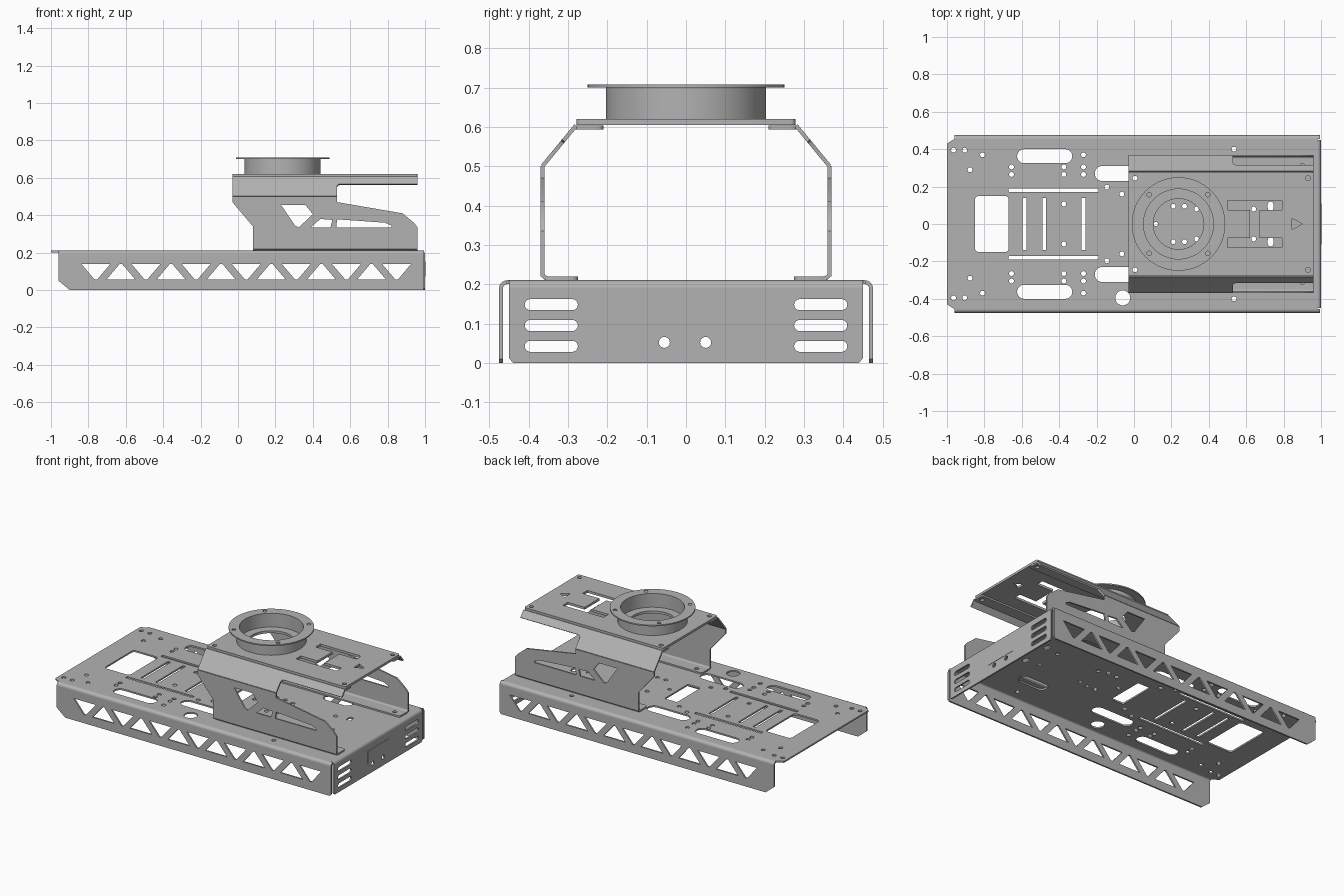
import bpy, bmesh
from math import pi, sin, cos
from mathutils import Matrix, Vector

if "Cube" in bpy.data.objects:
    bpy.data.objects.remove(bpy.data.objects["Cube"])

grey = bpy.data.materials.new("sheet_metal_grey")
grey.use_nodes = True
grey.diffuse_color = (0.45, 0.45, 0.45, 1)
grey.node_tree.nodes["Principled BSDF"].inputs["Base Color"].default_value = (0.45, 0.45, 0.45, 1)
T = 0.01  # sheet thickness


# ---- outline helpers ----
def arc(x, y, r, a0, a1, n):
    return [(x + r * cos(a0 + (a1 - a0) * i / n), y + r * sin(a0 + (a1 - a0) * i / n))
            for i in range(n + 1)]


def circle(x, y, r, n=16):
    return arc(x, y, r, 0, 2 * pi, n)[:-1]


def rounded(x0, x1, y0, y1, r):
    pts = []
    for i, (x, y) in enumerate([(x1 - r, y1 - r), (x0 + r, y1 - r), (x0 + r, y0 + r), (x1 - r, y0 + r)]):
        pts += arc(x, y, r, i * pi / 2, (i + 1) * pi / 2, 6)
    return pts


def slot(x0, x1, y0, y1):
    return rounded(x0, x1, y0, y1, min(x1 - x0, y1 - y0) * 0.499)


def mirrored(outline):
    return [outline, [(x, -y) for x, y in outline]]


def frame(origin, u=(1, 0, 0), v=(0, 1, 0)):
    u, v = Vector(u), Vector(v).normalized()
    m = Matrix((u, v, u.cross(v))).transposed().to_4x4()
    m.translation = origin
    return m


def sheet(name, outline, holes, matrix, thick=T):
    """Flat outline with holes, thickened about its own plane."""
    cu = bpy.data.curves.new(name, 'CURVE')
    cu.dimensions, cu.fill_mode, cu.extrude = '2D', 'BOTH', thick / 2
    for loop in [outline] + holes:
        sp = cu.splines.new('POLY')
        sp.points.add(len(loop) - 1)
        for p, (x, y) in zip(sp.points, loop):
            p.co = (x, y, 0, 1)
        sp.use_cyclic_u = True
    tmp = bpy.data.objects.new(name + "_outline", cu)
    bpy.context.collection.objects.link(tmp)
    dg = bpy.context.evaluated_depsgraph_get()
    me = bpy.data.meshes.new_from_object(tmp.evaluated_get(dg))
    bpy.data.objects.remove(tmp)
    bpy.data.curves.remove(cu)
    bm = bmesh.new()
    bm.from_mesh(me)
    bmesh.ops.remove_doubles(bm, verts=bm.verts, dist=1e-5)
    bm.transform(matrix)
    bmesh.ops.recalc_face_normals(bm, faces=bm.faces)
    bm.to_mesh(me)
    bm.free()
    me.name = name
    me.materials.clear()
    me.materials.append(grey)
    ob = bpy.data.objects.new(name, me)
    bpy.context.collection.objects.link(ob)
    bpy.ops.object.select_all(action='DESELECT')
    ob.select_set(True)
    bpy.context.view_layer.objects.active = ob
    bpy.ops.object.shade_smooth_by_angle(angle=0.6)
    return ob


# ---- base deck ----
holes = [rounded(-0.85, -0.67, -0.15, 0.15, 0.02), rounded(-0.02, 0.07, -0.12, 0.12, 0.01),
         circle(-0.06, -0.395, 0.04, 32), circle(0.117, 0, 0.012)]
for x in (-0.585, -0.48, -0.27):
    holes.append(rounded(x - 0.01, x + 0.01, -0.14, 0.14, 0.004))
for s in (rounded(-0.67, -0.19, 0.17, 0.19, 0.004), slot(-0.625, -0.33, 0.325, 0.4),
          slot(-0.21, 0.08, 0.23, 0.31), slot(0.43, 0.63, 0.23, 0.305),
          slot(0.715, 0.745, 0.07, 0.12)):
    holes += mirrored(s)
for x, y in [(-0.965, 0.395), (-0.905, 0.395), (-0.877, 0.29), (-0.81, 0.37), (-0.655, 0.305),
             (-0.655, 0.265), (-0.375, 0.305), (-0.375, 0.265), (-0.375, 0.107), (-0.27, 0.37),
             (-0.27, 0.305), (-0.27, 0.265), (-0.145, 0.197), (-0.065, 0.16), (0.21, 0.095),
             (0.27, 0.095), (0.335, 0.08), (0.64, 0.08), (0.535, 0.4)]:
    holes += mirrored(circle(x, y, 0.013))
deck = [(0.98, -0.455), (0.98, 0.455), (-0.96, 0.455), (-1, 0.43),
        (-1, -0.43), (-0.96, -0.455)]
sheet("base_deck", deck, holes, frame((0, 0, 0.205)))

# ---- side skirts with a triangular truss pattern, and their bends ----
low, high, half, tip = 0.055, 0.14, 0.078, 0.006
truss = []
for k in range(7):
    x = -0.76 + 0.268 * k
    truss.append([(x - half, high), (x - tip, low), (x + tip, low), (x + half, high)])
    if k < 6:
        x += 0.134
        truss.append([(x - half, low), (x + half, low), (x + tip, high), (x - tip, high)])
skirt = [(-0.9, 0), (0.985, 0), (0.995, 0.01), (0.995, 0.19), (-0.96, 0.19), (-0.96, 0.05)]
bend = arc(0, 0, 0.02, 0, pi / 2, 8) + arc(0, 0, 0.01, pi / 2, 0, 8)
for side, s in (("left", 1), ("right", -1)):
    sheet(side + "_skirt", skirt, truss, frame((0, s * 0.47, 0), v=(0, 0, 1)))
    sheet(side + "_skirt_bend", bend, [],
          frame((0.0175, s * 0.455, 0.19), (0, s, 0), (0, 0, 1)), 1.955)

# ---- end panel with vents ----
vents = [circle(-0.055, 0.052, 0.014), circle(0.05, 0.052, 0.014)]
for z in (0.028, 0.081, 0.134):
    for y in (-0.41, 0.275):
        vents.append(slot(y, y + 0.135, z, z + 0.028))
panel = [(-0.44, 0), (0.44, 0), (0.45, 0.012), (0.45, 0.19), (-0.45, 0.19), (-0.45, 0.012)]
sheet("end_panel", panel, vents, frame((0.995, 0, 0), (0, 1, 0), (0, 0, 1)))
sheet("end_panel_bend", bend, [], frame((0.98, 0, 0.19), (1, 0, 0), (0, 0, 1)), 0.9)
sheet("end_cover_plate", rounded(-0.11, 0.11, 0.072, 0.152, 0.004), [],
      frame((1.0, 0, 0), (0, 1, 0), (0, 0, 1)), 0.004)

# ---- upper bracket sides ----
wall = [(0.08, 0.22), (0.96, 0.22), (0.96, 0.335), (0.94, 0.36), (0.88, 0.41), (0.53, 0.47),
        (0.53, 0.5), (-0.03, 0.5), (-0.03, 0.47), (0.08, 0.34)]
windows = [[(0.23, 0.455), (0.36, 0.455), (0.4, 0.405), (0.325, 0.335), (0.305, 0.345)],
           [(0.39, 0.335), (0.44, 0.38), (0.505, 0.375), (0.495, 0.335)],
           [(0.53, 0.378), (0.785, 0.36), (0.82, 0.345), (0.82, 0.335), (0.525, 0.335)]]
slope = [(-0.03, 0), (0.53, 0), (0.53, 0.07), (0.535, 0.08), (0.55, 0.084), (0.96, 0.084),
         (0.96, 0.134), (-0.03, 0.134)]
for side, s in (("left", 1), ("right", -1)):
    sheet(side + "_bracket_wall", wall, windows, frame((0, s * 0.365, 0), v=(0, 0, 1)))
    sheet(side + "_bracket_slope", slope, [],
          frame((0, s * 0.365, 0.5), v=(0, -s * 0.085, 0.103)))
    foot = rounded(0.08, 0.96, 0.275, 0.36, 0.015)
    foot_holes = [circle(x, 0.31, 0.013) for x in (0.14, 0.9)]
    tab = rounded(-0.03, 0.96, 0.21, 0.283, 0.015)
    tab_holes = [circle(x, 0.245, 0.013) for x in (0.005, 0.93)]
    pick = 0 if s > 0 else 1
    sheet(side + "_bracket_foot", mirrored(foot)[pick],
          [mirrored(h)[pick] for h in foot_holes], frame((0, 0, 0.215)))
    sheet(side + "_bracket_tab", mirrored(tab)[pick],
          [mirrored(h)[pick] for h in tab_holes], frame((0, 0, 0.598)))
    sheet(side + "_bracket_bend", bend, [],
          frame((0.52, s * 0.35, 0.23), (0, s, 0), (0, 0, -1)), 0.88)

# ---- upper plate ----
cx = 0.238
h_cut = [(0.5, 0.125), (0.79, 0.125), (0.79, 0.075), (0.67, 0.075),
         (0.67, -0.075), (0.79, -0.075), (0.79, -0.125), (0.5, -0.125),
         (0.5, -0.075), (0.62, -0.075), (0.62, 0.075), (0.5, 0.075)]
top_holes = [circle(cx, 0, 0.135, 64), h_cut, [(0.845, 0.03), (0.845, -0.03), (0.9, 0)]]
for x in (0.005, 0.93):
    top_holes += mirrored(circle(x, 0.245, 0.013))
sheet("upper_plate", rounded(-0.03, 0.96, -0.278, 0.278, 0.012), top_holes,
      frame((0, 0, 0.612)), 0.015)

# ---- round mount ----
sheet("mount_tube", circle(cx, 0, 0.204, 64), [circle(cx, 0, 0.187, 64)],
      frame((0, 0, 0.66)), 0.082)
screws = [circle(cx + a, b, 0.012) for a in (-0.157, 0.157) for b in (-0.157, 0.157)]
sheet("mount_flange", circle(cx, 0, 0.25, 64), [circle(cx, 0, 0.187, 64)] + screws,
      frame((0, 0, 0.704)), 0.008)
